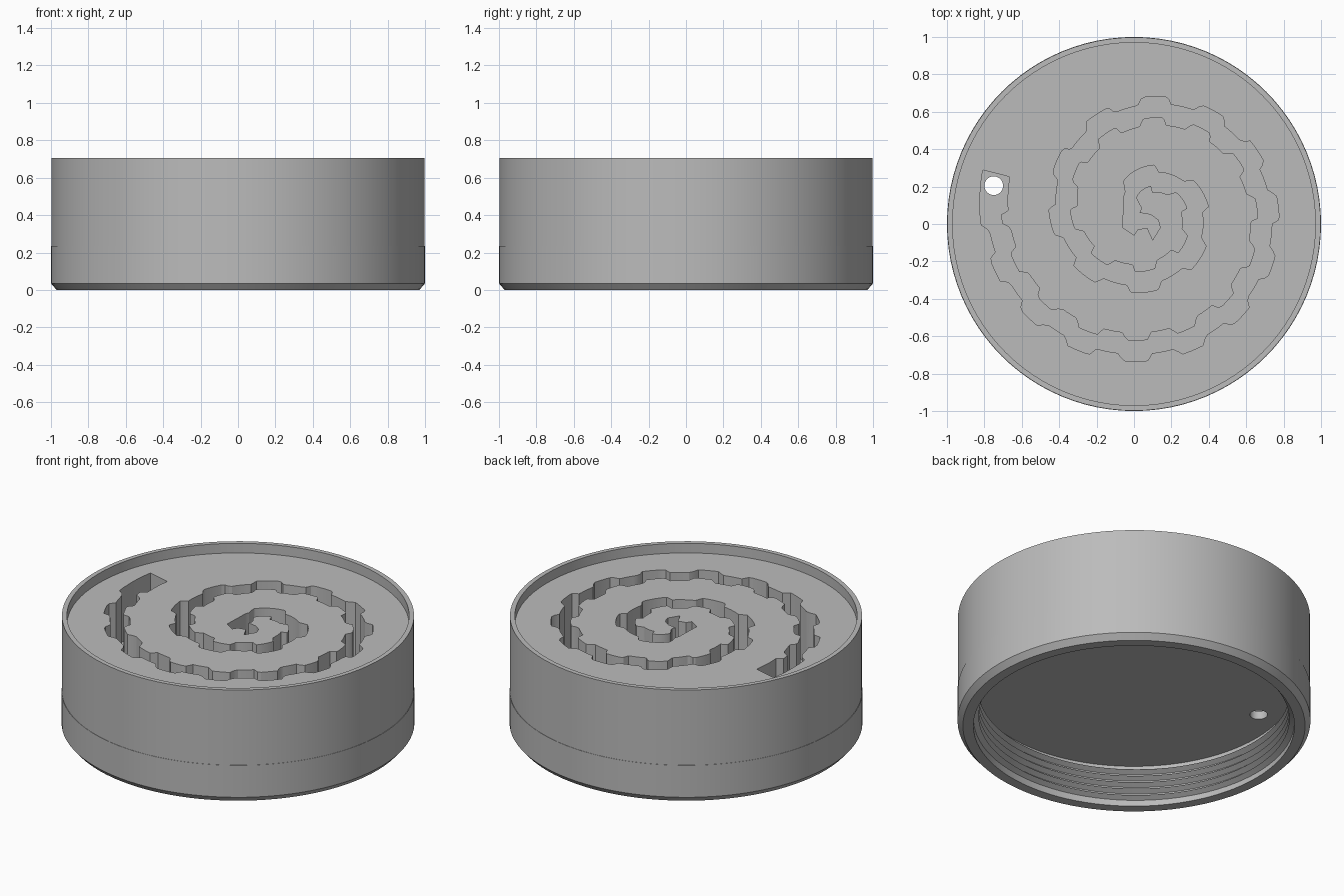
import bpy, bmesh, math
from mathutils import Vector

if "Cube" in bpy.data.objects:
    bpy.data.objects.remove(bpy.data.objects["Cube"])

GREY = (0.5, 0.5, 0.5, 1)
mat = bpy.data.materials.new("light grey")
mat.use_nodes = True
mat.diffuse_color = GREY
mat.node_tree.nodes["Principled BSDF"].inputs["Base Color"].default_value = GREY

SEGMENTS = 96
CAVITY_TOP, GROOVE_FLOOR = 0.26, 0.31
FULL = 2 * math.pi


def make_object(name, bm):
    bmesh.ops.recalc_face_normals(bm, faces=bm.faces)
    mesh = bpy.data.meshes.new(name)
    bm.to_mesh(mesh)
    bm.free()
    obj = bpy.data.objects.new(name, mesh)
    bpy.context.collection.objects.link(obj)
    mesh.materials.append(mat)
    return obj


def select(obj):
    bpy.ops.object.select_all(action="DESELECT")
    obj.select_set(True)
    bpy.context.view_layer.objects.active = obj


def lathe(name, profile):
    bm = bmesh.new()
    verts = [bm.verts.new((r, 0, z)) for r, z in profile]
    edges = [bm.edges.new(pair) for pair in zip(verts, verts[1:])]
    bmesh.ops.spin(bm, geom=verts + edges, cent=(0, 0, 0), axis=(0, 0, 1),
                   angle=FULL, steps=SEGMENTS)
    bmesh.ops.remove_doubles(bm, verts=bm.verts, dist=0.0005)
    return make_object(name, bm)


def prism(name, outline, bottom, top):
    bm = bmesh.new()
    face = bm.faces.new([bm.verts.new((x, y, bottom)) for x, y in outline])
    extruded = bmesh.ops.extrude_face_region(bm, geom=[face])["geom"]
    bmesh.ops.translate(bm, vec=(0, 0, top - bottom),
                        verts=[v for v in extruded if isinstance(v, bmesh.types.BMVert)])
    return make_object(name, bm)


def cut(target, cutter):
    cutter.hide_render = True
    mod = target.modifiers.new("cut", "BOOLEAN")
    mod.operation, mod.solver, mod.object = "DIFFERENCE", "EXACT", cutter
    select(target)
    bpy.ops.object.modifier_apply(modifier=mod.name)
    bpy.data.objects.remove(cutter)


# Spiral groove outline: a shrinking spiral whose two walls step in and out together
def spiral_outline():
    cx, cy = 0.0675, 0.065
    start, end, step = -0.25, 12.0, 0.03
    outer, inner = [], []
    for i in range(int((end - start) / step) + 1):
        turn = start + i * step
        radius = 0.815 - 0.37 * turn / FULL
        length = 0.815 * turn - 0.0295 * turn ** 2
        wave = math.cos(FULL * (length - 1.152) / 0.285)
        shift = 0.02 * max(-1, min(1, 4 * wave))
        half = 0.056
        if turn < 0.02:                       # plain wide pocket at the outer end
            shift, half = 0, 0.074
        angle = math.pi + turn
        for side, wall in ((1, outer), (-1, inner)):
            r = radius + shift + side * half
            wall.append((cx + r * math.cos(angle), cy + r * math.sin(angle)))
    # small hooked pocket at the centre
    hook = [(-0.06, -0.02), (0, -0.06), (0.02, -0.03), (0.07, -0.02), (0.1, -0.085),
            (0.14, -0.02), (0.13, 0.02), (0.09, 0.05), (0.03, 0.06)]
    return outer + hook + inner[::-1]


# Cap body: hollow underneath, shallow dish on top, chamfered foot
body = lathe("cap_body", [
    (0, CAVITY_TOP), (0.91, CAVITY_TOP), (0.91, 0), (0.97, 0), (1, 0.035),
    (1, 0.235), (0.998, 0.235), (0.998, 0.705), (0.97, 0.705), (0.97, 0.645), (0, 0.645)])

cut(body, prism("groove_cutter", spiral_outline(), GROOVE_FLOOR, 0.8))

# Round hole through the floor of the outer pocket
circle = [(-0.75 + 0.05 * math.cos(FULL * i / 32), 0.205 + 0.05 * math.sin(FULL * i / 32))
          for i in range(32)]
cut(body, prism("hole_cutter", circle, 0.1, 0.5))
select(body)
bpy.ops.object.shade_smooth_by_angle(angle=math.radians(25))

# Internal screw thread: a triangular ridge wound up the bore
PITCH, TURNS = 0.042, 5
bm = bmesh.new()
ridge = bm.faces.new([bm.verts.new((r, 0, z)) for r, z in
                      ((0.915, 0.008), (0.88, 0.028), (0.915, 0.048))])
bmesh.ops.spin(bm, geom=[ridge], cent=(0, 0, 0), axis=(0, 0, 1), angle=FULL * TURNS,
               steps=SEGMENTS * TURNS, dvec=Vector((0, 0, PITCH / SEGMENTS)))
bmesh.ops.holes_fill(bm, edges=[e for e in bm.edges if e.is_boundary], sides=3)
thread = make_object("screw_thread", bm)
select(thread)
bpy.ops.object.shade_smooth_by_angle(angle=math.radians(25))
